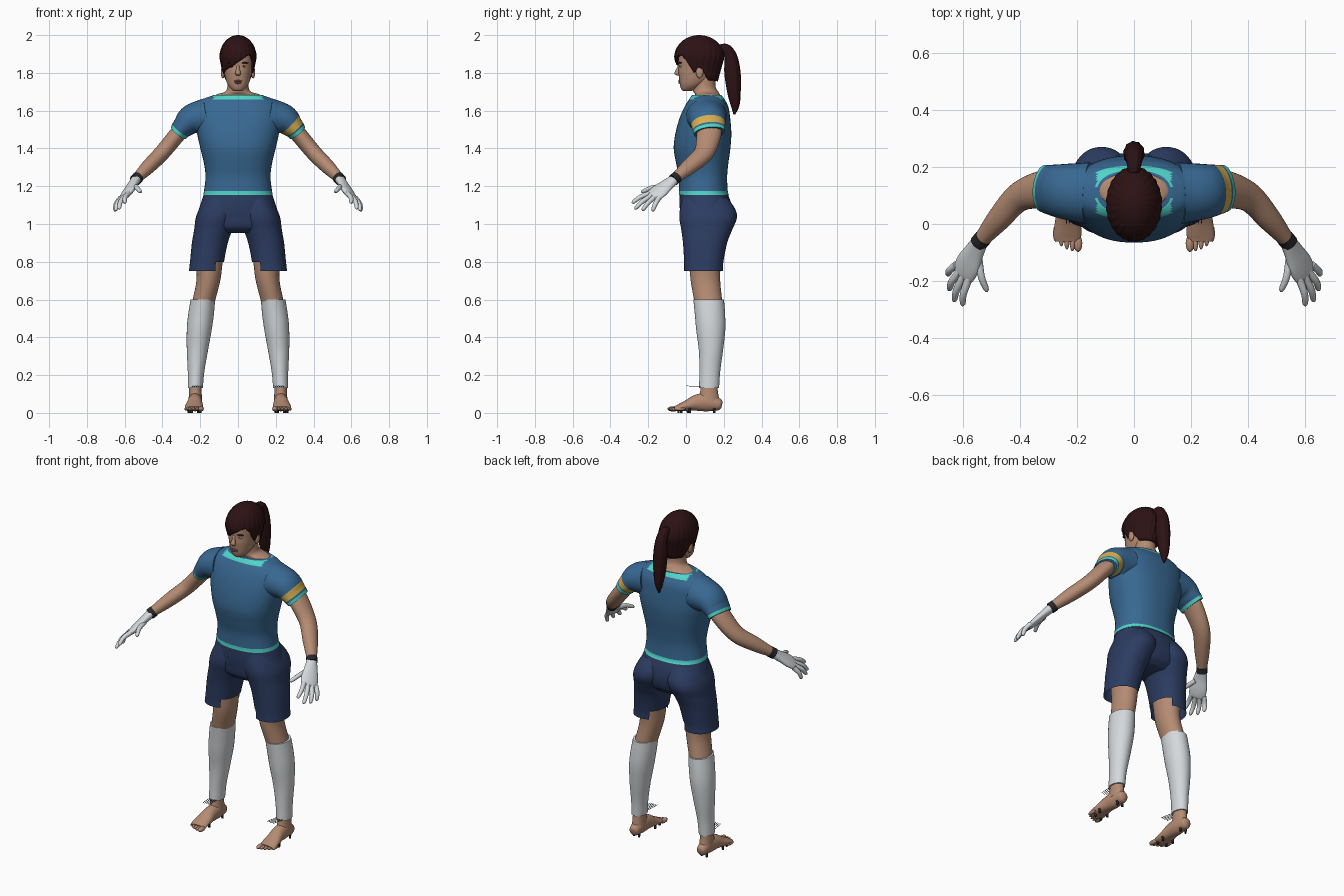
import bpy, bmesh, math
from mathutils import Vector

cube = bpy.data.objects.get("Cube")
if cube:
    bpy.data.objects.remove(cube, do_unlink=True)


def material(name, *rgb):
    mat = bpy.data.materials.new(name)
    mat.use_nodes = True
    mat.diffuse_color = (*rgb, 1)
    shader = mat.node_tree.nodes["Principled BSDF"]
    shader.inputs["Base Color"].default_value = (*rgb, 1)
    shader.inputs["Roughness"].default_value = .8
    return mat


skin = material("skin", .46, .26, .17)
hair_brown = material("dark_brown_hair", .026, .006, .007)
blue = material("shirt_blue", .04, .14, .29)
trim = material("turquoise_trim", .08, .66, .58)
navy = material("navy_shorts", .025, .045, .12)
white = material("soft_white", .66, .69, .71)
yellow = material("armband_yellow", .66, .43, .08)
black = material("dark_grey", .02, .02, .025)
lip = material("lip_pink", .3, .12, .09)


def finish(name, bm, mats, sharp=.9):
    """Turn a bmesh into a smooth object whose hard corners stay sharp."""
    bmesh.ops.recalc_face_normals(bm, faces=bm.faces)
    for face in bm.faces:
        face.smooth = True
    for edge in bm.edges:
        edge.smooth = len(edge.link_faces) < 2 or edge.calc_face_angle() < sharp
    mesh = bpy.data.meshes.new(name)
    bm.to_mesh(mesh)
    bm.free()
    for mat in mats:
        mesh.materials.append(mat)
    obj = bpy.data.objects.new(name, mesh)
    bpy.context.collection.objects.link(obj)
    return obj


def sample(rings, steps):
    """Smooth spline through the rings, each one x, y, z, half width, half depth."""
    rings = [Vector(ring) for ring in rings]
    ext = [rings[0] * 2 - rings[1]] + rings + [rings[-1] * 2 - rings[-2]]
    out = []
    for i in range(len(rings) - 1):
        p, q, r, w = ext[i:i + 4]
        for k in range(steps):
            t = k / steps
            out.append(q + (r - p) * t / 2 + (p * 2 - q * 5 + r * 4 - w) * t * t / 2
                       + (q * 3 - p - r * 3 + w) * t ** 3 / 2)
    return out + [rings[-1]]


def loft(name, rings, mats, hint=(1, 0, 0), flat=False, power=2, n=32, steps=6,
         s=1, rule=None, keep=None, caps=True, ripple=0):
    """Skin a row of super-elliptical rings; s = -1 mirrors the part in x."""
    path = sample(rings, steps)
    bm = bmesh.new()
    loops = []
    for i, point in enumerate(path):
        before, after = path[max(i - 1, 0)], path[min(i + 1, len(path) - 1)]
        tangent = Vector((0, 0, 1)) if flat else Vector((after - before)[:3]).normalized()
        u = Vector(hint)
        u = (u - tangent * u.dot(tangent)).normalized()
        v = tangent.cross(u)
        loop = []
        for k in range(n):
            c, d = math.cos(math.tau * k / n), math.sin(math.tau * k / n)
            wave = 1 + ripple * math.sin(math.tau * k / 4)
            a = math.copysign(abs(c) ** (2 / power), c) * max(point[3], .001) * wave
            b = math.copysign(abs(d) ** (2 / power), d) * max(point[4], .001) * wave
            co = Vector(point[:3]) + u * a + v * b
            loop.append(bm.verts.new((co.x * s, co.y, co.z)))
        loops.append(loop)
    for i, (low, high) in enumerate(zip(loops, loops[1:])):
        for k in range(n):
            j = (k + 1) % n
            face = bm.faces.new((low[k], low[j], high[j], high[k]))
            if rule:
                co = face.calc_center_median()
                face.material_index = rule(co, (i + .5) / steps)
    if caps:
        bm.faces.new(loops[0])
        bm.faces.new(loops[-1])
    if keep:
        gone = [f for f in bm.faces if not keep(f.calc_center_median())]
        bmesh.ops.delete(bm, geom=gone, context="FACES")
    return finish(name, bm, mats)


def blob(name, center, size, mat, s=1):
    bm = bmesh.new()
    bmesh.ops.create_uvsphere(bm, u_segments=20, v_segments=12, radius=1)
    for vert in bm.verts:
        x, y, z = (c + v * r for c, v, r in zip(center, vert.co, size))
        vert.co = (x * s, y, z)
    return finish(name, bm, [mat])


# Shirt body with hem and collar trim
def shirt_rule(co, t):
    return int(co.z < 1.175 or (co.z > 1.66 and abs(co.x) < .132))

loft("shirt_body", [
    (0, .095, 1.153, .184, .133), (0, .092, 1.175, .18, .129), (0, .09, 1.25, .172, .128),
    (0, .086, 1.32, .18, .138), (0, .085, 1.4, .199, .15), (0, .092, 1.48, .217, .148),
    (0, .1, 1.56, .228, .134), (0, .108, 1.62, .222, .116), (0, .11, 1.66, .186, .094),
    (0, .11, 1.682, .13, .078)],
    [blue, trim], flat=True, power=2.3, n=64, rule=shirt_rule)

# Neck and head
loft("neck", [
    (0, .115, 1.66, .135, .075), (0, .115, 1.684, .118, .066), (0, .105, 1.7, .07, .066),
    (0, .096, 1.73, .056, .06), (0, .098, 1.8, .056, .058)], [skin], flat=True)
loft("head", [
    (0, .005, 1.703, .018, .018), (0, .012, 1.712, .034, .036), (0, .03, 1.735, .053, .062),
    (0, .046, 1.765, .065, .082), (0, .056, 1.8, .072, .096), (0, .064, 1.835, .077, .103),
    (0, .07, 1.87, .081, .11), (0, .07, 1.92, .079, .108), (0, .07, 1.965, .055, .075),
    (0, .07, 1.985, .02, .03)], [skin], flat=True, power=2.2)
loft("nose", [(0, -.03, 1.85, .006, .006), (0, -.042, 1.82, .009, .01),
              (0, -.047, 1.797, .015, .014), (0, -.04, 1.785, .01, .008)],
     [skin], flat=True, n=16)
blob("upper_lip", (0, -.031, 1.757, ), (.023, .011, .005), lip)
blob("lower_lip", (0, -.03, 1.748), (.019, .011, .006), lip)

# Hair cap: columns run from the crown to a swept hairline
hairline = [(-180, 1.755), (-120, 1.76), (-95, 1.82), (-75, 1.795), (-50, 1.815),
            (-20, 1.835), (0, 1.857), (30, 1.89), (45, 1.895), (58, 1.865),
            (75, 1.8), (95, 1.82), (120, 1.76), (180, 1.755)]


def hair_end(angle):
    for (a, low), (b, high) in zip(hairline, hairline[1:]):
        if a <= angle <= b:
            return low + (high - low) * (angle - a) / (b - a)


bm = bmesh.new()
crown = bm.verts.new((0, .07, 2))
columns = []
for k in range(120):
    angle = k * 3 - 180
    theta = math.radians(angle)
    column = [crown]
    for i in range(1, 19):
        z = 2 - (2 - hair_end(angle)) * (1 - math.cos(i / 18 * math.pi / 2))
        if z > 1.88:
            size = math.sqrt(max(0, 1 - ((z - 1.88) / .12) ** 2))
        else:
            size = 1 - 2.1 * (1.88 - z)
        size *= 1 + .014 * math.sin(k * math.tau / 5 + i * .35)
        column.append(bm.verts.new((.098 * size * math.sin(theta),
                                    .07 - .132 * size * math.cos(theta), z)))
    columns.append(column)
for k, left in enumerate(columns):
    right = columns[(k + 1) % len(columns)]
    bm.faces.new((crown, left[1], right[1]))
    for i in range(1, 18):
        bm.faces.new((left[i], left[i + 1], right[i + 1], right[i]))
hair = finish("hair_cap", bm, [hair_brown])
shell = hair.modifiers.new("thickness", "SOLIDIFY")
shell.thickness, shell.offset = .012, -1
loft("ponytail", [
    (0, .18, 1.93, .02, .022), (0, .215, 1.925, .026, .026), (0, .238, 1.88, .032, .034),
    (0, .246, 1.8, .037, .042), (0, .254, 1.7, .032, .035), (0, .26, 1.63, .02, .023),
    (0, .256, 1.58, .004, .005)], [hair_brown], n=40, ripple=.04)

# Shorts seat
loft("shorts_seat", [
    (0, .093, 1.165, .178, .126), (0, .104, 1.1, .2, .138), (0, .11, 1.04, .216, .138),
    (0, .108, .985, .2, .125), (0, .108, .952, .13, .09)],
    [navy], flat=True, power=2.3, n=48)

for s, side in ((1, "left_"), (-1, "right_")):
    # Face details
    blob(side + "ear", (.08, .072, 1.803), (.011, .02, .032), skin, s)
    blob(side + "eye", (.031, -.027, 1.835), (.014, .009, .006), white, s)
    blob(side + "iris", (.031, -.033, 1.835), (.005, .004, .005), black, s)
    blob(side + "eyebrow", (.035, -.03, 1.853), (.021, .011, .004), hair_brown, s)

    # Sleeve with cuff trim, plus an armband on one arm
    def sleeve_rule(co, t):
        if t > 2.45:
            return 1
        return 2 if co.x > 0 and 1.6 < t < 2.3 else 0

    loft(side + "sleeve", [
        (.16, .108, 1.57, .108, .098), (.243, .114, 1.552, .097, .082),
        (.29, .12, 1.513, .088, .06), (.316, .125, 1.482, .083, .05)],
        [blue, trim, yellow], hint=(0, 1, 0), steps=10, s=s, rule=sleeve_rule)

    # Arm, wrist strap and glove
    loft(side + "arm", [
        (.27, .12, 1.53, .06, .045), (.318, .122, 1.478, .066, .044),
        (.402, .095, 1.377, .053, .042), (.475, .016, 1.303, .043, .038),
        (.54, -.062, 1.238, .026, .026)], [skin], hint=(0, 1, 0), s=s)
    loft(side + "wrist_strap", [(.528, -.048, 1.249, .031, .031),
                                (.545, -.068, 1.231, .031, .031)],
         [black], hint=(0, 1, 0), s=s, steps=1)
    loft(side + "glove_palm", [
        (.538, -.06, 1.238, .029, .026), (.56, -.1, 1.207, .039, .022),
        (.58, -.14, 1.175, .05, .021), (.597, -.172, 1.15, .047, .017),
        (.604, -.185, 1.14, .036, .01)], [white], hint=(.08, .08, -.05), s=s)
    fingers = {"index": ((.578, -.19, 1.163), (.602, -.287, 1.112)),
               "middle": ((.595, -.18, 1.152), (.632, -.272, 1.08)),
               "ring": ((.61, -.165, 1.143), (.65, -.232, 1.072)),
               "little": ((.622, -.143, 1.138), (.654, -.178, 1.068)),
               "thumb": ((.545, -.12, 1.2), (.515, -.238, 1.17))}
    for name, (base, tip) in fingers.items():
        base, tip = Vector(base), Vector(tip)
        mid = base.lerp(tip, .55) + Vector((.006, 0, .007))
        loft(side + name + "_finger", [
            (*base, .014, .014), (*mid, .0125, .0125), (*base.lerp(tip, .9), .01, .01),
            (*tip, .003, .003)], [white], hint=(.1, .05, 0), n=12, steps=4, s=s)

    # Shorts leg with a step cut into the inner hem
    loft(side + "shorts_leg", [
        (.095, .1, 1.14, .08, .118), (.104, .114, 1.08, .102, .146),
        (.116, .117, 1.03, .108, .152), (.131, .11, .97, .101, .135),
        (.149, .101, .9, .095, .117), (.164, .094, .8, .09, .104),
        (.168, .093, .75, .092, .103)], [navy], flat=True, power=2.2, n=48, steps=8,
        s=s, caps=False, keep=lambda co: co.z > .8 or abs(co.x) > .115)

    # Bare leg and sock
    loft(side + "leg", [
        (.145, .1, .9, .078, .09), (.151, .1, .8, .07, .084), (.157, .103, .7, .063, .078),
        (.182, .118, .59, .06, .074)], [skin], flat=True, s=s)
    loft(side + "sock", [
        (.186, .12, .6, .065, .081), (.196, .127, .52, .068, .08),
        (.205, .131, .44, .066, .077), (.215, .132, .33, .056, .064),
        (.222, .126, .22, .044, .055), (.226, .122, .132, .04, .053)],
        [white], flat=True, s=s)

    # Bare foot with toes
    loft(side + "ankle", [
        (.226, .122, .17, .032, .045), (.226, .122, .12, .033, .046),
        (.226, .12, .06, .036, .058)], [skin], flat=True, s=s)
    loft(side + "foot", [
        (.226, .19, .04, .01, .014), (.226, .178, .043, .027, .03),
        (.226, .12, .056, .036, .048), (.228, .06, .054, .039, .044),
        (.231, .01, .04, .045, .03), (.233, -.035, .028, .049, .019),
        (.233, -.06, .023, .043, .012)], [skin], s=s)
    for i in range(5):
        x = .196 + i * .0195
        width = .015 if i == 0 else .0095
        blob(side + f"toe_{i + 1}", (x, -.068 + i * i * .0022, .021),
             (width, .03, width * .7 + .003), skin, s)

    # Sole studs and loose laces
    for i, (x, y) in enumerate(((.205, -.04), (.255, -.025), (.2, .01),
                                (.262, .02), (.21, .15), (.244, .15))):
        loft(side + f"stud_{i + 1}", [(x, y, 0, .006, .006), (x, y, .03, .008, .008)],
             [black], flat=True, n=10, steps=1, s=s)
    for i in range(5):
        x = .2 + i * .011
        loft(side + f"lace_{i + 1}", [(x, .08, .139, .0015, .0015),
                                      (x - .008, .002, .143, .0015, .0015)],
             [black], n=6, steps=1, s=s)
